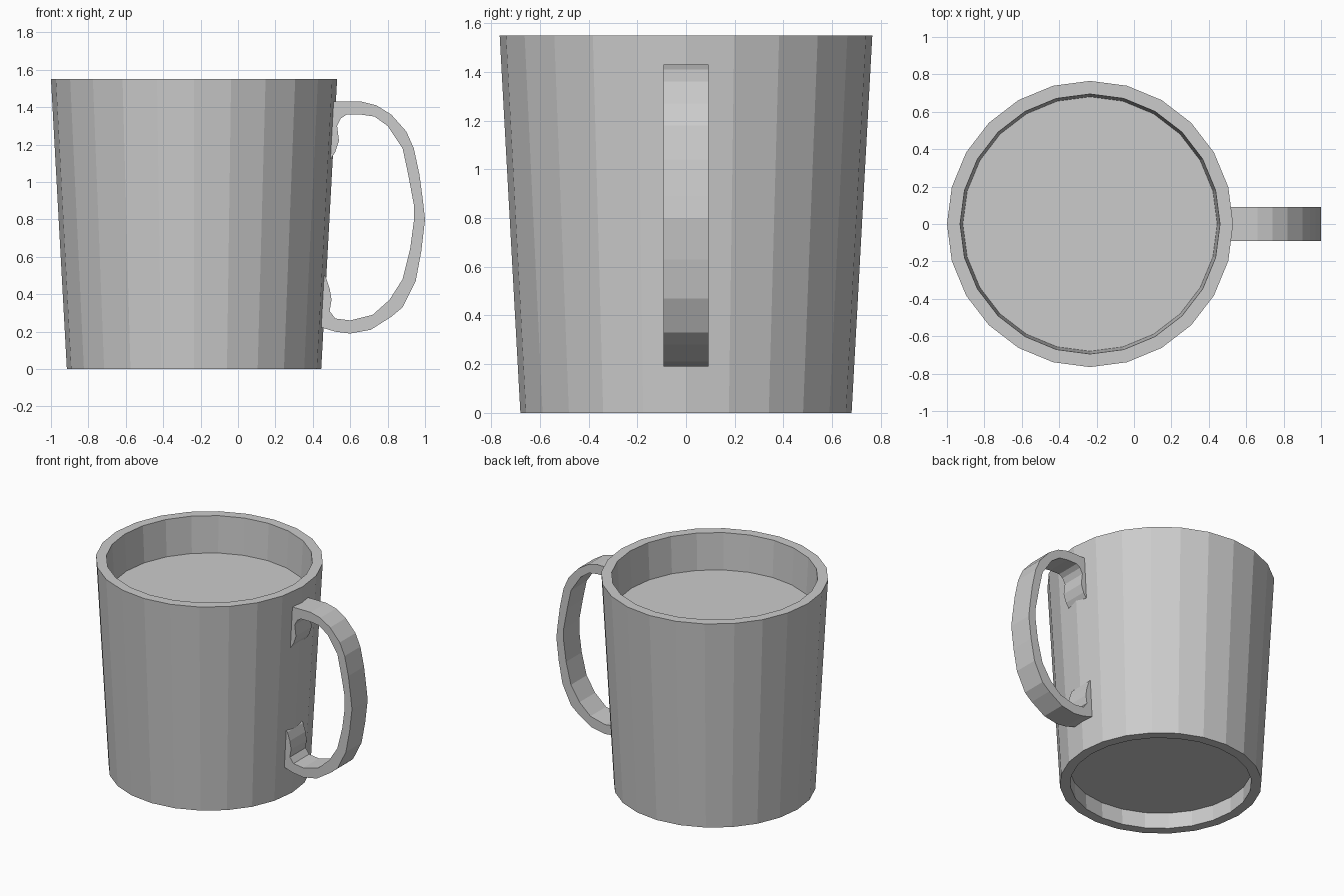
import bpy
import bmesh
from math import cos, sin, tau

SIDES = 24
CENTRE_X = -0.235
HANDLE_HALF_WIDTH = 0.092

default_cube = bpy.data.objects.get("Cube")
if default_cube:
    bpy.data.objects.remove(default_cube, do_unlink=True)


def make_material(name, colour):
    material = bpy.data.materials.new(name)
    material.use_nodes = True
    material.diffuse_color = colour
    shader = next(n for n in material.node_tree.nodes if n.type == "BSDF_PRINCIPLED")
    shader.inputs["Base Color"].default_value = colour
    return material


def finish(bm, name, material):
    """Turn a bmesh into a flat shaded, named object."""
    bmesh.ops.recalc_face_normals(bm, faces=bm.faces)
    mesh = bpy.data.meshes.new(name)
    bm.to_mesh(mesh)
    bm.free()
    mesh.materials.append(material)
    part = bpy.data.objects.new(name, mesh)
    bpy.context.collection.objects.link(part)
    return part


def lathe(name, profile, material):
    """Join rings of (radius, height) around the cup axis and cap both ends."""
    bm = bmesh.new()
    rings = []
    for radius, height in profile:
        angles = [tau * i / SIDES for i in range(SIDES)]
        rings.append([bm.verts.new((CENTRE_X + radius * cos(a), radius * sin(a), height))
                      for a in angles])
    for low, high in zip(rings, rings[1:]):
        for i in range(SIDES):
            j = (i + 1) % SIDES
            bm.faces.new((low[i], low[j], high[j], high[i]))
    bm.faces.new(rings[0])
    bm.faces.new(rings[-1])
    return finish(bm, name, material)


def extrude_outline(name, outline, half_width, material):
    """Extrude an (x, z) outline across the y axis."""
    bm = bmesh.new()
    face = bm.faces.new([bm.verts.new((x, -half_width, z)) for x, z in outline])
    grown = bmesh.ops.extrude_face_region(bm, geom=[face], use_keep_orig=True)
    moved = [v for v in grown["geom"] if isinstance(v, bmesh.types.BMVert)]
    bmesh.ops.translate(bm, verts=moved, vec=(0, 2 * half_width, 0))
    return finish(bm, name, material)


grey = make_material("plain grey", (0.6, 0.6, 0.6, 1))

# Cup: recessed base, tapered wall, thick rim and filled inside
lathe("cup", [(0.615, 0.12), (0.61, 0), (0.68, 0), (0.765, 1.55),
              (0.695, 1.55), (0.68, 1.28)], grey)

# Handle: outer curve from top to bottom, then inner curve back up
# with a small flared foot where each end meets the wall
outer_curve = [(0.48, 1.43), (0.66, 1.43), (0.74, 1.41), (0.82, 1.36), (0.9, 1.27),
               (0.94, 1.18), (0.97, 1.04), (0.99, 0.89), (1, 0.8), (0.98, 0.63),
               (0.95, 0.47), (0.92, 0.41), (0.88, 0.33), (0.82, 0.28), (0.71, 0.21),
               (0.6, 0.19), (0.52, 0.2), (0.42, 0.23)]
lower_foot = [(0.44, 0.52), (0.47, 0.49), (0.49, 0.43), (0.5, 0.37), (0.49, 0.31),
              (0.52, 0.27)]
inner_curve = [(0.6, 0.26), (0.72, 0.29), (0.81, 0.37), (0.88, 0.48), (0.92, 0.64),
               (0.94, 0.79), (0.94, 0.88), (0.91, 1.04), (0.88, 1.18), (0.8, 1.3),
               (0.73, 1.35), (0.66, 1.36)]
upper_foot = [(0.58, 1.36), (0.55, 1.34), (0.53, 1.3), (0.54, 1.22), (0.52, 1.16),
              (0.5, 1.13), (0.47, 1.1)]
extrude_outline("handle", outer_curve + lower_foot + inner_curve + upper_foot,
                HANDLE_HALF_WIDTH, grey)
